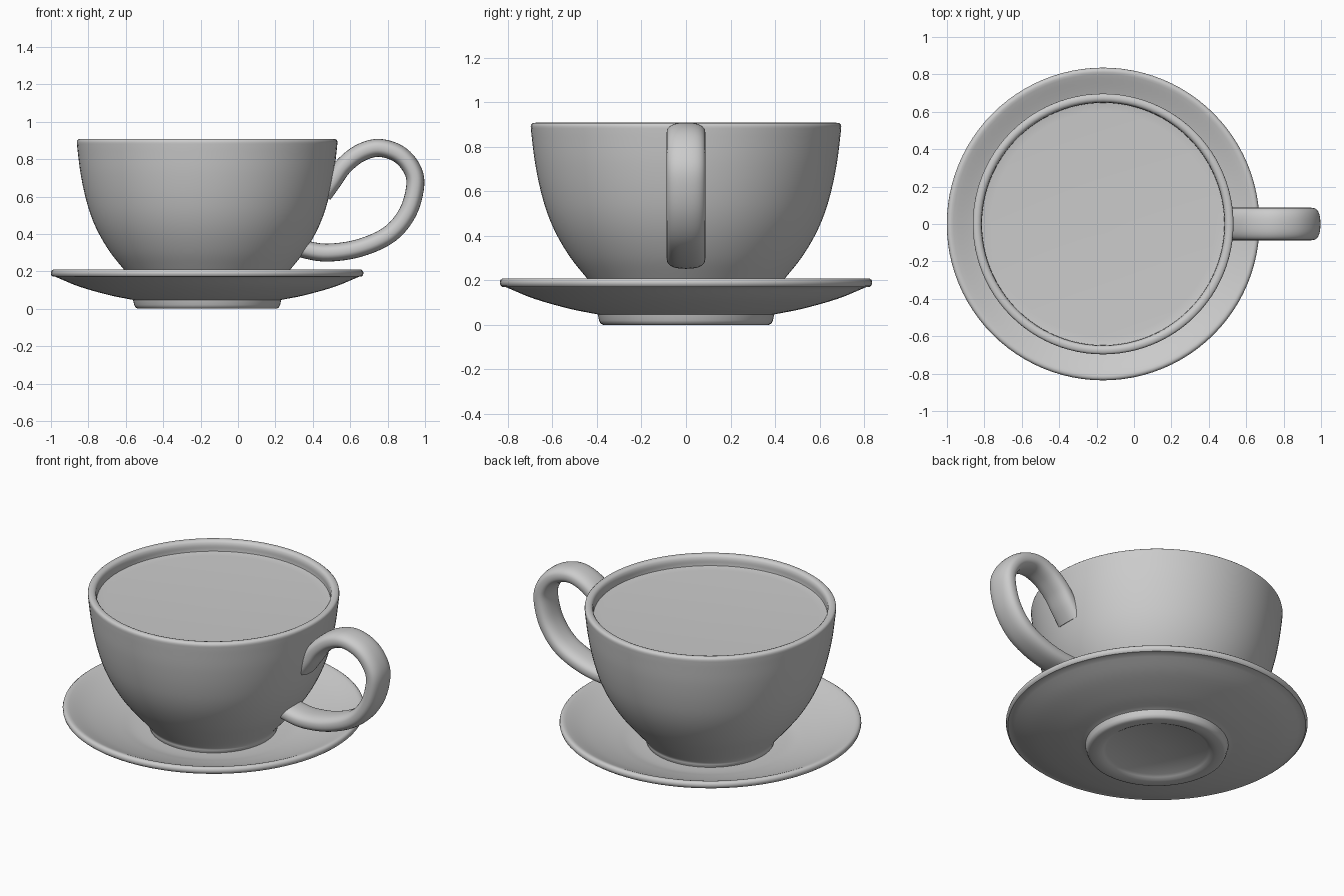
import bpy, bmesh, math
from mathutils import Vector

if "Cube" in bpy.data.objects:
    bpy.data.objects.remove(bpy.data.objects["Cube"])

CX = -0.165   # axis of cup and saucer


def smooth_path(pts, steps=5):
    """Catmull-Rom curve through 2D points."""
    p = [Vector(q) for q in pts]
    p = [2 * p[0] - p[1]] + p + [2 * p[-1] - p[-2]]
    out = []
    for a, b, c, d in zip(p, p[1:], p[2:], p[3:]):
        for i in range(steps):
            t = i / steps
            out.append(0.5 * (2 * b + (c - a) * t + (2 * a - 5 * b + 4 * c - d) * t * t
                              + (3 * b - a - 3 * c + d) * t ** 3))
    return out + [p[-2]]


def finish(bm, name):
    bmesh.ops.recalc_face_normals(bm, faces=bm.faces)
    me = bpy.data.meshes.new(name)
    bm.to_mesh(me)
    bm.free()
    ob = bpy.data.objects.new(name, me)
    bpy.context.collection.objects.link(ob)
    bpy.ops.object.select_all(action='DESELECT')
    ob.select_set(True)
    bpy.context.view_layer.objects.active = ob
    bpy.ops.object.shade_smooth_by_angle(angle=math.radians(40))
    return ob


def skin(rings, name, caps=True):
    """Join rings of points with quads and cap both ends."""
    bm = bmesh.new()
    rows = [[bm.verts.new(co) for co in r] for r in rings]
    n = len(rows[0])
    for a, b in zip(rows, rows[1:]):
        for i in range(n):
            j = (i + 1) % n
            bm.faces.new((a[i], a[j], b[j], b[i]))
    if caps:
        bm.faces.new(rows[0])
        bm.faces.new(rows[-1])
    return finish(bm, name)


def lathe(profile, name, n=96):
    ang = [2 * math.pi * i / n for i in range(n)]
    return skin([[(CX + r * math.cos(a), r * math.sin(a), z) for a in ang]
                 for r, z in profile], name)


# Saucer: recessed foot ring, shallow dish, rounded rim
saucer = [(0.02, 0.022), (0.28, 0.022), (0.295, 0.012), (0.315, 0.002), (0.335, 0),
          (0.37, 0), (0.383, 0.006), (0.39, 0.02), (0.396, 0.046)]
saucer += smooth_path([(0.40, 0.048), (0.52, 0.072), (0.68, 0.117), (0.812, 0.171)])
saucer += [(0.825, 0.171), (0.833, 0.178), (0.836, 0.19), (0.833, 0.202), (0.824, 0.209), (0.812, 0.209)]
saucer += smooth_path([(0.80, 0.205), (0.68, 0.155), (0.52, 0.105), (0.38, 0.08), (0.02, 0.075)])
lathe(saucer, "saucer")

# Cup: foot, bowl wall, rounded lip, inner wall
outer = [(0.357, 0.09), (0.368, 0.12), (0.445, 0.21), (0.517, 0.30), (0.578, 0.40), (0.622, 0.50),
         (0.654, 0.61), (0.678, 0.73), (0.692, 0.84), (0.697, 0.89)]
cup = [(0.02, 0.07), (0.35, 0.07)] + smooth_path(outer)
cup += [(0.695, 0.900), (0.688, 0.906), (0.672, 0.908), (0.66, 0.904), (0.652, 0.895)]
cup += smooth_path([(0.649, 0.88), (0.645, 0.82), (0.61, 0.61), (0.53, 0.40), (0.40, 0.22), (0.02, 0.15)])
lathe(cup, "cup")

# Drink filling the cup nearly to the lip
lathe([(0.02, 0.80), (0.638, 0.80), (0.648, 0.845), (0.63, 0.842), (0.60, 0.84), (0.02, 0.84)], "drink")

# Handle: flattened oval section swept along an ear-shaped path in the xz plane
path = smooth_path([(0.455, 0.61), (0.505, 0.68), (0.564, 0.762), (0.65, 0.831), (0.751, 0.860),
                    (0.858, 0.828), (0.928, 0.752), (0.948, 0.66), (0.908, 0.516), (0.81, 0.398),
                    (0.65, 0.325), (0.479, 0.30), (0.355, 0.318), (0.28, 0.345)], 6)


def power(v, e):
    return math.copysign(abs(v) ** e, v)


N = 32
section = [(0.048 * power(math.cos(2 * math.pi * i / N), 0.8),
            0.087 * power(math.sin(2 * math.pi * i / N), 0.8)) for i in range(N)]
rings = []
for i, p in enumerate(path):
    t = (path[min(i + 1, len(path) - 1)] - path[max(i - 1, 0)]).normalized()
    nx, nz = -t.y, t.x
    rings.append([(p.x + u * nx, v, p.y + u * nz) for u, v in section])
skin(rings, "handle")
